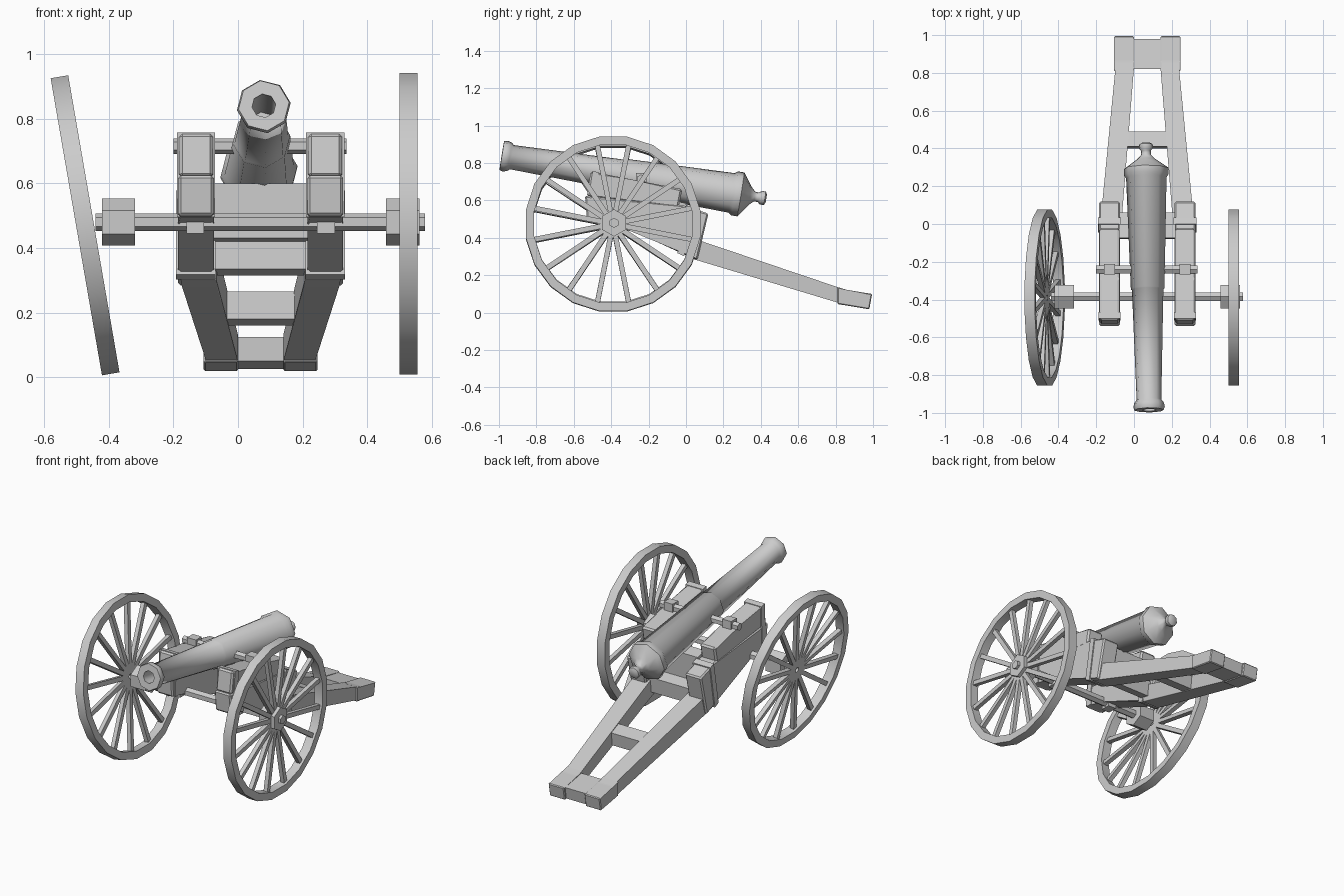
import bpy, bmesh, math
from mathutils import Vector, Matrix

if "Cube" in bpy.data.objects:
    bpy.data.objects.remove(bpy.data.objects["Cube"])

iron = bpy.data.materials.new("plain_grey")
iron.diffuse_color = (0.6, 0.6, 0.6, 1)
iron.use_nodes = True
iron.node_tree.nodes["Principled BSDF"].inputs["Base Color"].default_value = iron.diffuse_color
CX = 0.07  # carriage centre line


def finish(name, bm, angle=None):
    bmesh.ops.remove_doubles(bm, verts=bm.verts, dist=1e-5)
    bmesh.ops.recalc_face_normals(bm, faces=bm.faces)
    me = bpy.data.meshes.new(name)
    bm.to_mesh(me)
    bm.free()
    me.materials.append(iron)
    ob = bpy.data.objects.new(name, me)
    bpy.context.collection.objects.link(ob)
    if angle:
        bpy.ops.object.select_all(action='DESELECT')
        ob.select_set(True)
        bpy.context.view_layer.objects.active = ob
        bpy.ops.object.shade_smooth_by_angle(angle=math.radians(angle))
    return ob


def lathe(bm, profile, sides, phase=0.0, closed=False):
    """Turn (position, radius) points around the x axis."""
    rings = []
    for x, r in profile:
        rings.append([bm.verts.new((x, r * math.sin(a), r * math.cos(a)))
                      for a in (phase + 2 * math.pi * i / sides for i in range(sides))])
    pairs = list(zip(rings, rings[1:]))
    if closed:
        pairs.append((rings[-1], rings[0]))
    for a, b in pairs:
        for i in range(sides):
            j = (i + 1) % sides
            bm.faces.new((a[i], a[j], b[j], b[i]))


def rod(name, x0, x1, r, y, z, sides=6, phase=0.0):
    bm = bmesh.new()
    lathe(bm, [(x0, 0), (x0, r), (x1, r), (x1, 0)], sides, phase)
    ob = finish(name, bm)
    ob.location = (0, y, z)
    return ob


def slab(name, profile, x0, x1, bevel=0.0):
    """Extrude a (y, z) outline from x0 to x1."""
    bm = bmesh.new()
    a = [bm.verts.new((x0, y, z)) for y, z in profile]
    b = [bm.verts.new((x1, y, z)) for y, z in profile]
    bm.faces.new(a)
    bm.faces.new(b[::-1])
    for i in range(len(a)):
        j = (i + 1) % len(a)
        bm.faces.new((a[i], a[j], b[j], b[i]))
    if bevel:
        bmesh.ops.bevel(bm, geom=list(bm.edges), offset=bevel, segments=1, affect='EDGES')
    return finish(name, bm)


def box(name, x0, x1, y0, y1, z0, z1):
    return slab(name, [(y0, z0), (y1, z0), (y1, z1), (y0, z1)], x0, x1)


def hull(name, corners):
    bm = bmesh.new()
    for c in corners:
        bm.verts.new(c)
    bmesh.ops.convex_hull(bm, input=bm.verts)
    bmesh.ops.dissolve_limit(bm, angle_limit=0.02, verts=bm.verts, edges=bm.edges)
    return finish(name, bm)


# Barrel with bore, muzzle swell, step, base ring and knob
muzzle, tail = Vector((0.08, -0.985, 0.84)), Vector((0.063, 0.43, 0.61))
bm = bmesh.new()
lathe(bm, [(0.35, 0), (0.35, 0.037), (0, 0.037), (0, 0.079), (0.018, 0.084), (0.042, 0.078),
           (0.055, 0.066), (0.645, 0.084), (0.65, 0.09), (1.245, 0.108), (1.262, 0.12),
           (1.295, 0.12), (1.31, 0.1), (1.345, 0.05), (1.37, 0.026), (1.39, 0.026),
           (1.405, 0.038), (1.425, 0.036), (1.433, 0.022), (1.433, 0)], 8, math.radians(8))
barrel = finish("barrel", bm, 50)
fwd = (tail - muzzle).normalized()
side = Vector((0, 0, 1)).cross(fwd).normalized()
rot = Matrix((fwd, side, fwd.cross(side))).transposed()
barrel.matrix_world = Matrix.Translation(muzzle) @ rot.to_4x4()

# Trunnions and axle
rod("trunnion", -0.2, 0.335, 0.024, -0.24, 0.715)
rod("axle", -0.44, 0.578, 0.027, -0.385, 0.48)

# Wheels: rim and sixteen spokes; the left one leans off its hub
def wheel(name, x, z, lean):
    bm = bmesh.new()
    w, ro, ri = 0.0275, 0.472, 0.427
    lathe(bm, [(-w, ri), (-w, ro), (w, ro), (w, ri)], 20, math.pi / 20, True)
    for i in range(16):
        m = (Matrix.Rotation(math.radians(11.25 + 22.5 * i), 4, 'X')
             @ Matrix.Translation((0, 0, 0.225)) @ Matrix.Diagonal((0.026, 0.027, 0.42, 1)))
        bmesh.ops.create_cube(bm, size=1, matrix=m)
    ob = finish(name, bm, 30)
    ob.location = (x, -0.39, z)
    ob.rotation_euler = (0, lean, 0)


wheel("right_wheel", 0.5275, 0.475, 0)
wheel("left_wheel", -0.473, 0.47, math.radians(-9.8))
rod("right_hub", 0.457, 0.562, 0.073, -0.385, 0.48)
rod("left_hub", -0.42, -0.318, 0.073, -0.385, 0.48)

# Paired carriage parts
for s, tag in ((-1, "left"), (1, "right")):
    def xs(inner, outer):
        return sorted((CX + s * inner, CX + s * outer))

    # cheek, lower and upper timbers
    slab(tag + "_lower_cheek", [(-0.53, 0.5), (-0.54, 0.625), (-0.02, 0.575), (0.12, 0.53),
                                (0.06, 0.28), (-0.36, 0.47)], *xs(0.145, 0.255), 0.008)
    slab(tag + "_upper_cheek", [(-0.53, 0.62), (-0.51, 0.755), (-0.29, 0.712), (-0.02, 0.66),
                                (-0.04, 0.56)], *xs(0.147, 0.252), 0.01)
    # iron bands
    slab(tag + "_rear_band", [(0.0, 0.577), (0.035, 0.564), (-0.01, 0.302), (-0.045, 0.318)],
         *xs(0.139, 0.261))
    slab(tag + "_front_band", [(-0.5, 0.757), (-0.465, 0.75), (-0.475, 0.495), (-0.51, 0.495)],
         *xs(0.141, 0.259))
    # trunnion cap and axle bracket
    box(tag + "_trunnion_cap", *xs(0.17, 0.23), -0.268, -0.212, 0.69, 0.747)
    box(tag + "_axle_bracket", *xs(0.175, 0.23), -0.415, -0.355, 0.445, 0.51)
    # tapering trail beam
    hull(tag + "_trail", [(CX + s * x, y, z) for y, zs, xx in
                          ((0.0, (0.3, 0.41), (0.137, 0.247)),
                           (0.06, (0.28, 0.39), (0.135, 0.243)),
                           (0.83, (0.048, 0.13), (0.07, 0.168)))
                          for z in zs for x in xx])
    # raised corner of the trail end
    slab(tag + "_trail_corner", [(0.81, 0.046), (0.81, 0.137), (0.86, 0.122), (0.995, 0.1),
                                 (0.98, 0.018)], *xs(0.07, 0.176), 0.005)

# Trail end and cross pieces
slab("trail_end", [(0.82, 0.05), (0.82, 0.125), (0.98, 0.097), (0.968, 0.025)],
     CX - 0.08, CX + 0.08)
slab("trail_crosspiece", [(0.40, 0.18), (0.41, 0.265), (0.49, 0.24), (0.48, 0.16)],
     CX - 0.125, CX + 0.125)
slab("upper_transom", [(-0.08, 0.43), (-0.075, 0.6), (0.0, 0.585), (-0.01, 0.42)],
     CX - 0.15, CX + 0.15)
slab("lower_transom", [(-0.02, 0.335), (-0.01, 0.43), (0.06, 0.41), (0.05, 0.315)],
     CX - 0.15, CX + 0.15)
